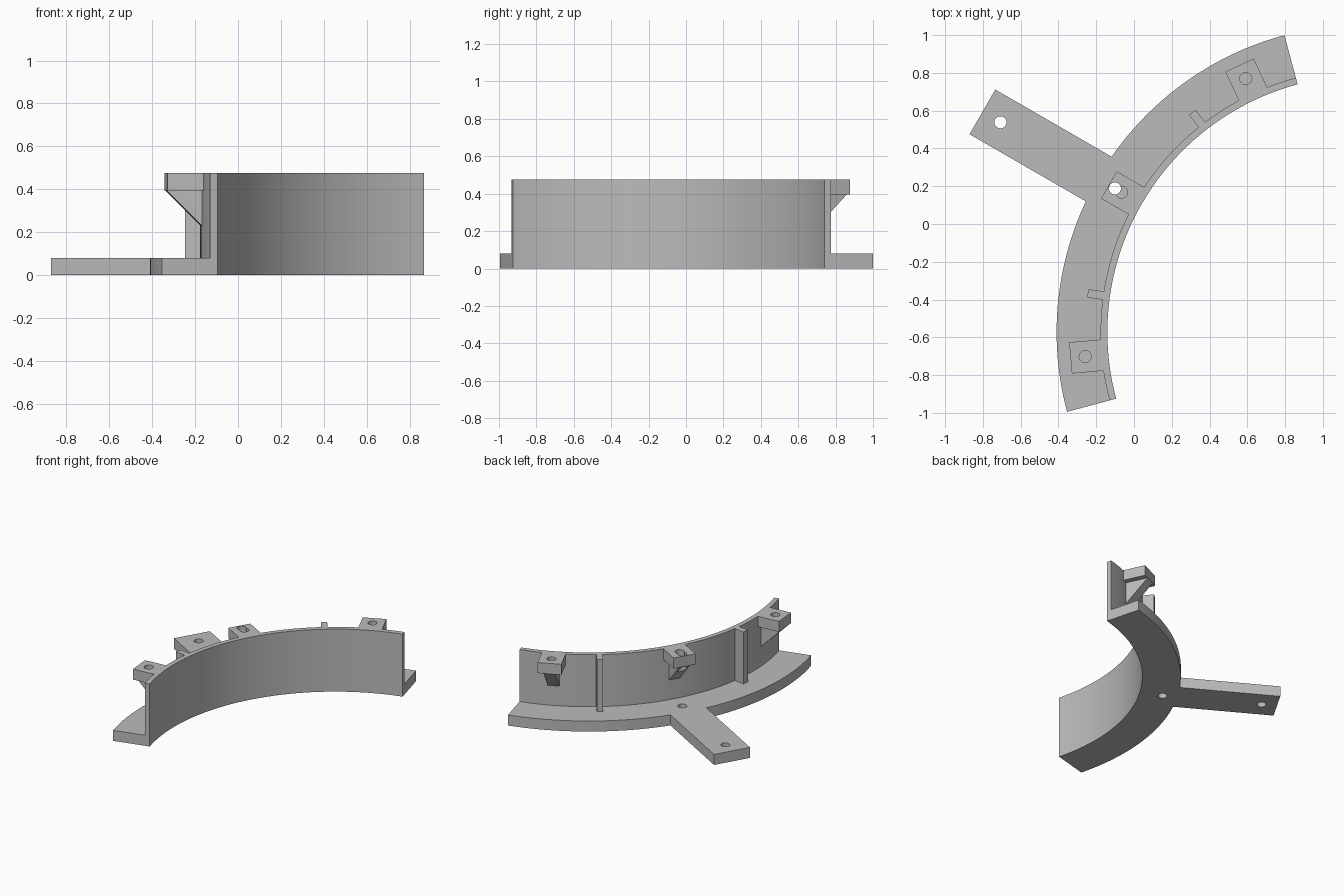
import bpy, bmesh, math
from mathutils import Matrix, Vector

if "Cube" in bpy.data.objects:
    bpy.data.objects.remove(bpy.data.objects["Cube"], do_unlink=True)

CENTRE = Vector((1.218, -0.573, 0))   # centre of the arc
AXIS = 150                            # direction of the arm, degrees
SPAN = 45                             # half sweep of the arc
R_IN, R_WALL, R_OUT, R_ARM = 1.359, 1.395, 1.628, 2.333
ARM_HALF = 0.1365
BASE_H, TOP, SLAB_Z = 0.08, 0.475, 0.395
HOLE_R = 0.032
STEPS = 40

grey = bpy.data.materials.new("mid grey")
grey.use_nodes = True
grey.diffuse_color = (0.5, 0.5, 0.5, 1)
grey.node_tree.nodes["Principled BSDF"].inputs["Base Color"].default_value = (0.5, 0.5, 0.5, 1)


def prism(name, points, offset, angle=0):
    """Extrude a closed outline by offset; local x is radial, turned to the given angle."""
    bm = bmesh.new()
    face = bm.faces.new([bm.verts.new(p) for p in points])
    new = bmesh.ops.extrude_face_region(bm, geom=[face])["geom"]
    bmesh.ops.translate(bm, vec=offset, verts=[v for v in new if isinstance(v, bmesh.types.BMVert)])
    bmesh.ops.recalc_face_normals(bm, faces=bm.faces)
    turn = Matrix.Translation(CENTRE) @ Matrix.Rotation(math.radians(AXIS + angle), 4, 'Z')
    bmesh.ops.transform(bm, matrix=turn, verts=bm.verts)
    mesh = bpy.data.meshes.new(name)
    bm.to_mesh(mesh)
    bm.free()
    mesh.materials.append(grey)
    ob = bpy.data.objects.new(name, mesh)
    bpy.context.collection.objects.link(ob)
    return ob


def arc(radius, start, end, steps=STEPS):
    angles = [math.radians(start + (end - start) * i / steps) for i in range(steps + 1)]
    return [(radius * math.cos(a), radius * math.sin(a), 0) for a in angles]


def box(name, u0, u1, half, z0, z1, angle):
    outline = [(u0, -half, z0), (u1, -half, z0), (u1, half, z0), (u0, half, z0)]
    return prism(name, outline, (0, 0, z1 - z0), angle)


def drill(ob, u, z0, z1, angle=0):
    """Cut a round vertical hole at radial distance u."""
    ring = [(u + HOLE_R * math.cos(math.tau * i / 32), HOLE_R * math.sin(math.tau * i / 32), z0)
            for i in range(32)]
    cutter = prism("hole_cutter", ring, (0, 0, z1 - z0), angle)
    cutter.hide_render = True
    mod = ob.modifiers.new("hole", 'BOOLEAN')
    mod.operation, mod.solver, mod.object = 'DIFFERENCE', 'EXACT', cutter
    bpy.context.view_layer.objects.active = ob
    bpy.ops.object.modifier_apply(modifier=mod.name)
    bpy.data.objects.remove(cutter, do_unlink=True)


parts = []

# Curved wall
wall = prism("curved_wall", arc(R_IN, -SPAN, SPAN) + arc(R_WALL, SPAN, -SPAN), (0, 0, TOP))
parts.append(wall)

# Base flange with the mounting arm
root = math.degrees(math.asin(ARM_HALF / R_OUT))
outline = (arc(R_WALL, -SPAN, SPAN) + arc(R_OUT, SPAN, root, STEPS // 2)
           + [(R_ARM, ARM_HALF, 0), (R_ARM, -ARM_HALF, 0)]
           + arc(R_OUT, -root, -SPAN, STEPS // 2))
base = prism("base_flange", outline, (0, 0, BASE_H))
for u in (1.523, 2.223):
    drill(base, u, -0.1, 0.2)
parts.append(base)

# Screw brackets, each a slab on a sloping gusset
for place, angle in (("back", -35), ("middle", 0), ("front", 35)):
    slab = box(place + "_bracket_slab", 1.385, 1.56, 0.083, SLAB_Z, TOP, angle)
    gusset = prism(place + "_bracket_gusset",
                   [(1.385, -0.042, SLAB_Z), (1.56, -0.042, SLAB_Z), (1.385, -0.042, 0.22)],
                   (0, 0.084, 0), angle)
    drill(slab, 1.482, 0.3, 0.6, angle)
    if angle == 0:      # screwdriver access above the base hole
        for ob in (slab, gusset):
            drill(ob, 1.523, 0.1, 0.6, angle)
    parts += [slab, gusset]

# Upright ribs
for place, angle in (("back", -22), ("front", 22)):
    parts.append(box(place + "_rib", 1.385, 1.477, 0.022, BASE_H, TOP, angle))

# Smooth curves, sharp edges
bpy.ops.object.select_all(action='DESELECT')
for ob in parts:
    ob.select_set(True)
bpy.context.view_layer.objects.active = wall
bpy.ops.object.shade_smooth_by_angle(angle=math.radians(30))
